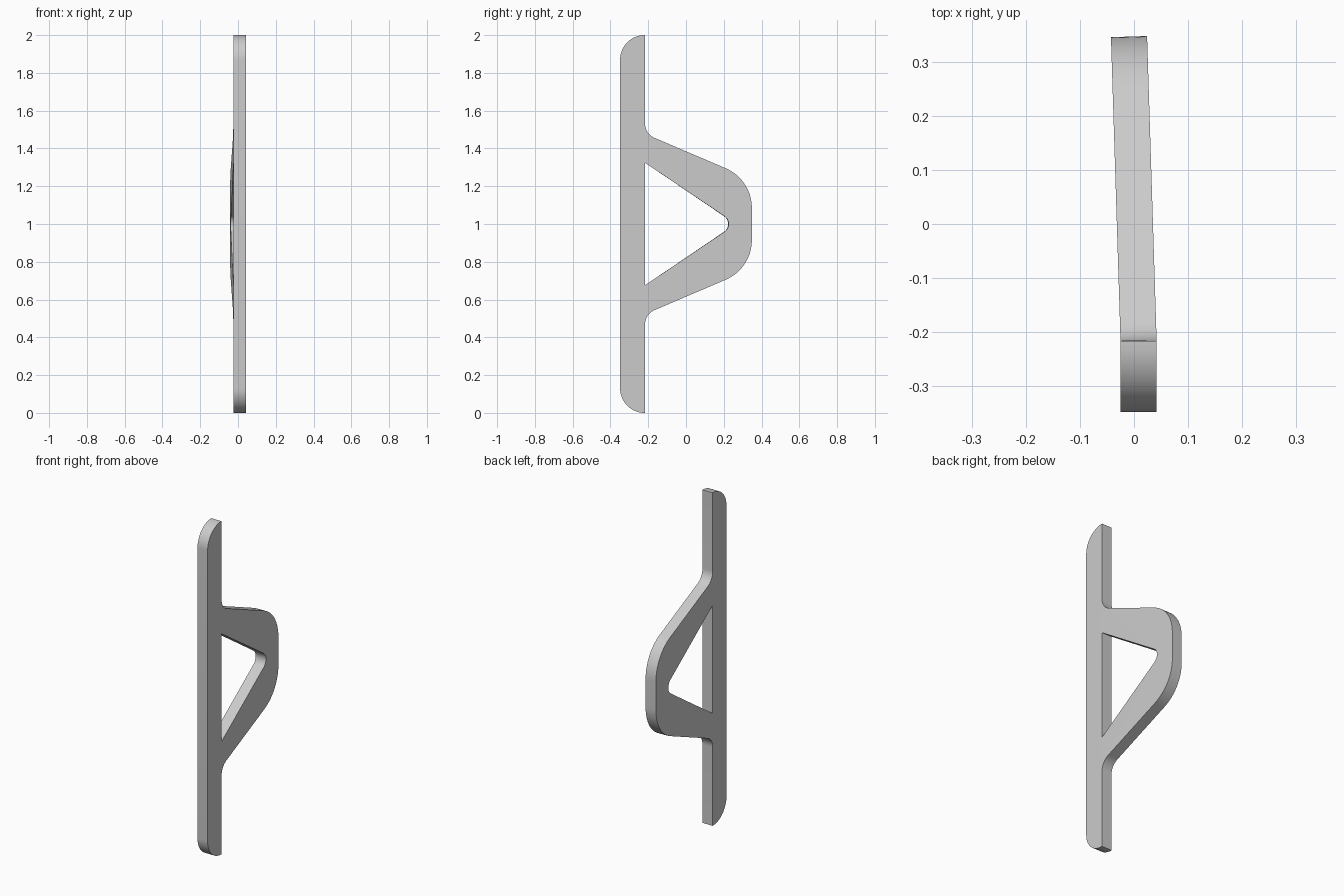
import bpy, bmesh, math
from mathutils import Vector, Matrix

cube = bpy.data.objects.get("Cube")
if cube:
    bpy.data.objects.remove(cube, do_unlink=True)

FRONT, FOLD, BACK = -0.349, -0.217, 0.348    # depth positions
THICK, X_MID = 0.067, 0.0085                 # plate thickness and middle
BEND = math.radians(1.8)                     # sideways lean of the grip


def fillet(before, corner, after, radius, steps=14):
    """Points of an arc that rounds the corner between two straight edges."""
    p, a, b = Vector(corner), Vector(before), Vector(after)
    u, v = (a - p).normalized(), (b - p).normalized()
    half = u.angle(v) / 2
    centre = p + (u + v).normalized() * radius / math.sin(half)
    start = p + u * radius / math.tan(half) - centre
    end = p + v * radius / math.tan(half) - centre
    total = start.angle(end)
    return [centre + (start * math.sin(total * (1 - i / steps))
                      + end * math.sin(total * i / steps)) / math.sin(total)
            for i in range(steps + 1)]


def flip(points):
    """Mirror profile points about mid height, keeping the loop order."""
    return [Vector((p[0], 2 - p[1])) for p in reversed(points)]


# Grip: upper half of the outer and inner edges, then mirrored
root, shoulder = (FOLD, 1.477), (BACK, 1.236)
outer = fillet((FOLD, 2), root, shoulder, 0.08)
outer += fillet(root, shoulder, (BACK, 1), 0.23, 20)
hole_top, hole_tip, hole_low = (FOLD, 1.324), (0.264, 1.0), (FOLD, 0.676)
inner = [Vector(hole_low)] + fillet(hole_low, hole_tip, hole_top, 0.05)
inner.append(Vector(hole_top))
grip = outer + flip(outer) + inner

# Bar: long strip with rounded front corners, sharing its edge with the grip
corner = fillet((FOLD, 2), (FRONT, 2), (FRONT, 1), 0.13)
joint = [Vector((FOLD, 2)), outer[0], Vector(hole_top)]
bar = list(reversed(corner)) + joint + flip(joint) + list(reversed(flip(list(reversed(corner)))))
bar = list(reversed(corner)) + joint + flip(joint) + flip(list(reversed(corner)))

# Flat faces, welded and extruded into one plate
bm = bmesh.new()
for outline in (bar, grip):
    bm.faces.new([bm.verts.new((X_MID - THICK / 2, p.x, p.y)) for p in outline])
bmesh.ops.remove_doubles(bm, verts=bm.verts[:], dist=0.0005)
result = bmesh.ops.extrude_face_region(bm, geom=bm.faces[:], use_keep_orig=True)
moved = [g for g in result["geom"] if isinstance(g, bmesh.types.BMVert)]
bmesh.ops.translate(bm, verts=moved, vec=(THICK, 0, 0))

# Lean the grip sideways at the fold
bmesh.ops.rotate(bm, verts=[v for v in bm.verts if v.co.y > FOLD + 0.0004],
                 cent=(X_MID, FOLD, 0), matrix=Matrix.Rotation(BEND, 3, "Z"))
bmesh.ops.recalc_face_normals(bm, faces=bm.faces[:])
mesh = bpy.data.meshes.new("handle_plate")
bm.to_mesh(mesh)
bm.free()

# Single plain grey material
grey = bpy.data.materials.new("light_grey")
grey.use_nodes = True
colour = (0.6, 0.6, 0.6, 1)
grey.diffuse_color = colour
grey.node_tree.nodes["Principled BSDF"].inputs["Base Color"].default_value = colour
mesh.materials.append(grey)

plate = bpy.data.objects.new("handle_plate", mesh)
bpy.context.collection.objects.link(plate)
bpy.ops.object.select_all(action="DESELECT")
plate.select_set(True)
bpy.context.view_layer.objects.active = plate
bpy.ops.object.shade_smooth_by_angle(angle=math.radians(30))
